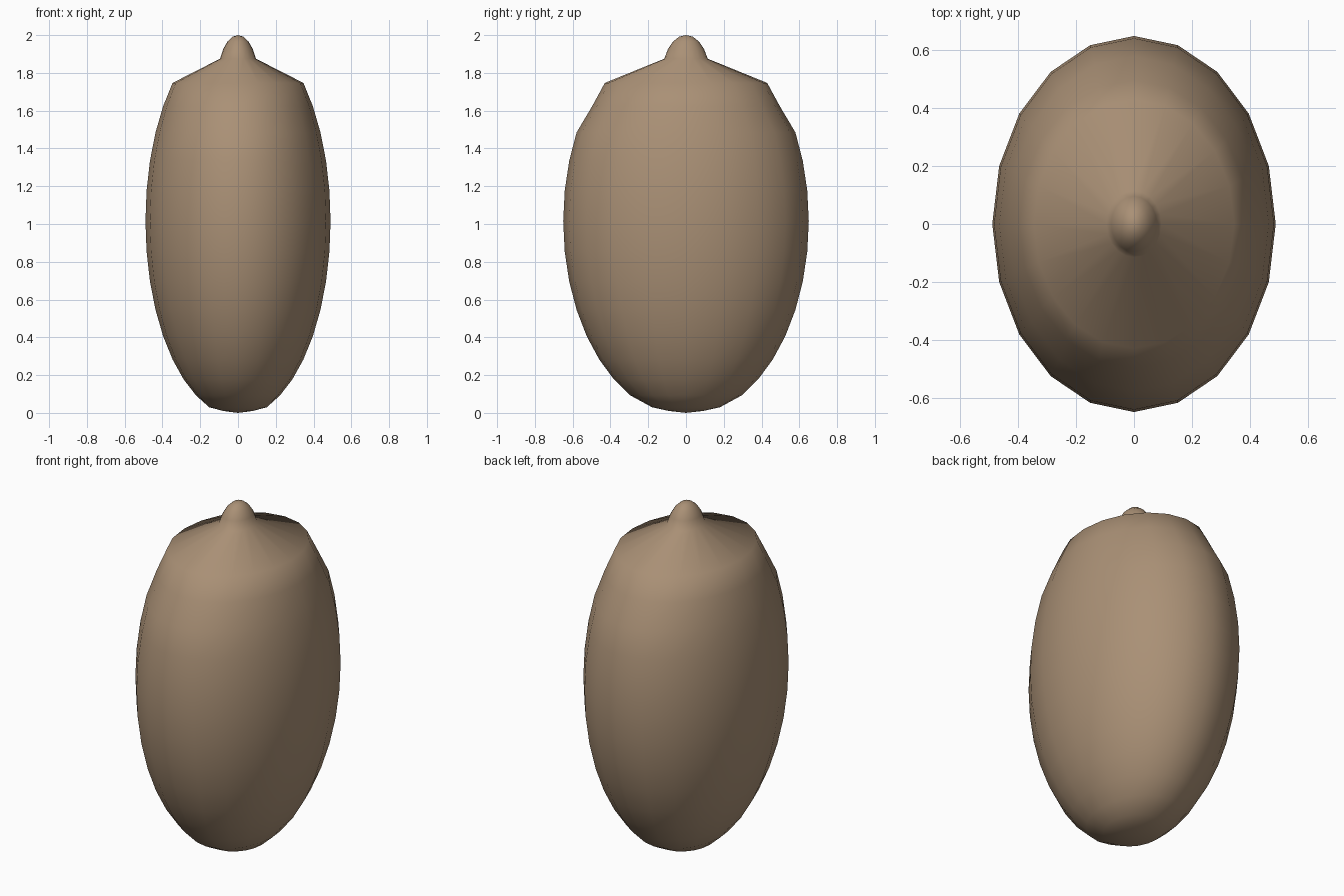
import bpy, bmesh
from math import sin, cos, pi, radians

if "Cube" in bpy.data.objects:
    bpy.data.objects.remove(bpy.data.objects["Cube"])

SIDES = 20
RX, RY, RZ, CZ = 0.49, 0.65, 1.035, 1.015

# Rings from bottom to top: (x radius, y radius, height)
rings = [(0.077, 0.09, 0.01), (0.153, 0.18, 0.03)]
# Ellipsoid body, pinched slightly in y near the shoulder
for deg in range(27, 136, 9):
    a = radians(deg)
    pinch = {126: 0.945, 135: 0.935}.get(deg, 1.0)
    rings.append((RX * sin(a), RY * sin(a) * pinch, CZ - RZ * cos(a)))
# Rings of the tip
rings += [(0.095, 0.115, 1.875), (0.079, 0.096, 1.925),
          (0.055, 0.068, 1.967), (0.028, 0.035, 1.992)]

bm = bmesh.new()
loops = []
for rx, ry, z in rings:
    loops.append([bm.verts.new((rx * cos(2 * pi * i / SIDES),
                                ry * sin(2 * pi * i / SIDES), z))
                  for i in range(SIDES)])
bottom = bm.verts.new((0, 0, 0))
top = bm.verts.new((0, 0, 2))
for i in range(SIDES):
    j = (i + 1) % SIDES
    for lo, hi in zip(loops, loops[1:]):
        bm.faces.new((lo[i], lo[j], hi[j], hi[i]))
    bm.faces.new((bottom, loops[0][j], loops[0][i]))
    bm.faces.new((loops[-1][i], loops[-1][j], top))
for f in bm.faces:
    f.smooth = True
bmesh.ops.recalc_face_normals(bm, faces=bm.faces)

mesh = bpy.data.meshes.new("nut_shell")
bm.to_mesh(mesh)
bm.free()
shell = bpy.data.objects.new("nut_shell", mesh)
bpy.context.collection.objects.link(shell)

# Brown shell colour
mat = bpy.data.materials.new("brown_shell")
mat.diffuse_color = (0.40, 0.28, 0.18, 1)
mat.use_nodes = True
mat.node_tree.nodes["Principled BSDF"].inputs["Base Color"].default_value = mat.diffuse_color
mesh.materials.append(mat)
